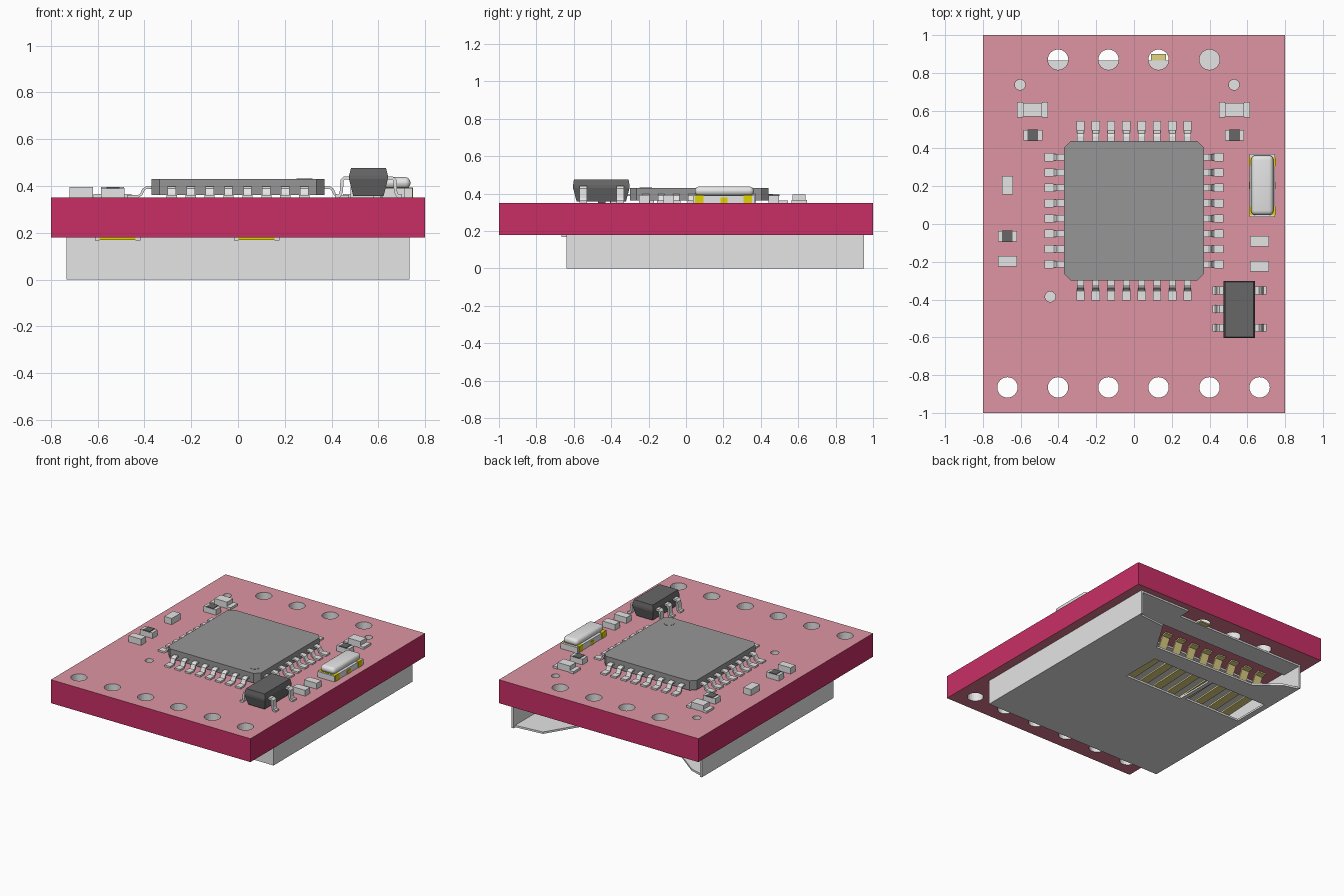
import bpy, bmesh, math
from mathutils import Vector, Matrix

if "Cube" in bpy.data.objects:
    bpy.data.objects.remove(bpy.data.objects["Cube"])


def mat(name, r, g, b):
    m = bpy.data.materials.new(name)
    m.diffuse_color = (r, g, b, 1)
    m.use_nodes = True
    m.node_tree.nodes["Principled BSDF"].inputs["Base Color"].default_value = m.diffuse_color
    return m


CRIMSON = mat("crimson_edge", .58, .028, .13)
PINK = mat("dusty_pink", .73, .30, .365)
UNDER = mat("deep_pink_underside", .72, .19, .27)
METAL = mat("light_grey", .78, .78, .78)
CHIP = mat("mid_grey", .305, .305, .305)
DARK = mat("dark_grey", .135, .135, .135)
YELLOW = mat("yellow", .75, .66, 0)
GOLD = mat("dull_gold", .75, .66, .24)


def add(name, mesh, *mats):
    for m in mats:
        mesh.materials.append(m)
    o = bpy.data.objects.new(name, mesh)
    bpy.context.collection.objects.link(o)
    return o


def from_bm(name, bm, *mats):
    bmesh.ops.recalc_face_normals(bm, faces=bm.faces)
    me = bpy.data.meshes.new(name)
    bm.to_mesh(me)
    bm.free()
    return add(name, me, *mats)


def box_into(bm, x0, x1, y0, y1, z0, z1):
    s = Matrix.Diagonal((x1 - x0, y1 - y0, z1 - z0, 1))
    t = Matrix.Translation(((x0 + x1) / 2, (y0 + y1) / 2, (z0 + z1) / 2))
    bmesh.ops.create_cube(bm, size=1, matrix=t @ s)


def boxes(name, material, *dims):
    bm = bmesh.new()
    for d in dims:
        box_into(bm, *d)
    return from_bm(name, bm, material)


def rect(x0, x1, y0, y1):
    return [(x0, y0), (x1, y0), (x1, y1), (x0, y1)]


def circle(cx, cy, r, n=24):
    return [(cx + r * math.cos(2 * math.pi * i / n), cy + r * math.sin(2 * math.pi * i / n))
            for i in range(n)]


def sheet(name, loops, z0, z1, *mats):
    """Flat plate with holes: first loop is the outline, others are cut out."""
    cu = bpy.data.curves.new(name, 'CURVE')
    cu.dimensions, cu.fill_mode, cu.extrude = '2D', 'BOTH', (z1 - z0) / 2
    for lp in loops:
        sp = cu.splines.new('POLY')
        sp.points.add(len(lp) - 1)
        for p, (x, y) in zip(sp.points, lp):
            p.co = (x, y, 0, 1)
        sp.use_cyclic_u = True
    tmp = bpy.data.objects.new("tmp", cu)
    bpy.context.collection.objects.link(tmp)
    me = bpy.data.meshes.new_from_object(tmp.evaluated_get(bpy.context.evaluated_depsgraph_get()))
    bpy.data.objects.remove(tmp)
    bm = bmesh.new()
    bm.from_mesh(me)
    bmesh.ops.remove_doubles(bm, verts=bm.verts, dist=1e-5)
    bmesh.ops.translate(bm, verts=bm.verts, vec=(0, 0, (z0 + z1) / 2))
    for e in bm.edges:
        e.smooth = True
    for f in bm.faces:
        f.material_index, f.smooth = 0, False
    return from_bm(name, bm, *mats)


def ribbon(bm, path, width, t, matrix):
    """Bent metal strip: path of (outward, height) points."""
    rows = []
    for i, p in enumerate(path):
        a, b = Vector(path[max(i - 1, 0)]), Vector(path[min(i + 1, len(path) - 1)])
        d = (b - a).normalized()
        n = Vector((-d.y, d.x)) * t / 2
        rows.append([bm.verts.new(matrix @ Vector((p[0] + s * n.x, w * width / 2, p[1] + s * n.y)))
                     for s, w in ((1, -1), (1, 1), (-1, 1), (-1, -1))])
    for r, q in zip(rows, rows[1:]):
        for k in range(4):
            bm.faces.new((r[k], r[(k + 1) % 4], q[(k + 1) % 4], q[k]))
    bm.faces.new(rows[0])
    bm.faces.new(rows[-1][::-1])


# Circuit board: crimson edges, pink faces, plated holes
header = [(x, .87) for x in (-.402, -.135, .13, .4)]
header += [(x, -.865) for x in (-.67, -.402, -.135, .13, .4, .665)]
vias = [(-.603, .737), (.53, .737), (-.443, -.385)]
board = sheet("circuit_board", [rect(-.8, .8, -1, 1)] + [circle(x, y, .054) for x, y in header]
              + [circle(x, y, .028, 16) for x, y in vias], .18, .35, PINK, CRIMSON, METAL, UNDER)
for p in board.data.polygons:
    outer = abs(p.center.x) > .79 or abs(p.center.y) > .99
    if abs(p.normal.z) < .5:
        p.material_index = 1 if outer else 2
    elif p.normal.z < 0:
        p.material_index = 3

# Main chip body with chamfered corners and pin-one mark
cy, h, k = .07, .37, .035
octagon = [(h - k, -h), (h, k - h), (h, h - k), (h - k, h), (k - h, h), (-h, h - k), (-h, k - h), (k - h, -h)]
sheet("chip_body", [[(x, y + cy) for x, y in octagon]], .362, .431, CHIP)
sheet("chip_pin_mark", [circle(.285, -.215, .034)], .428, .433, CHIP)

# Chip pins on four sides, each with a wider foot
bm = bmesh.new()
pin = [(.36, .393), (.392, .393), (.404, .386), (.414, .364), (.424, .357), (.47, .356)]
for side in range(4):
    rot = Matrix.Translation((0, cy, 0)) @ Matrix.Rotation(side * math.pi / 2, 4, 'Z')
    for i in range(8):
        place = rot @ Matrix.Translation((0, (i - 3.5) * .081, 0))
        ribbon(bm, pin, .036, .011, place)
        ribbon(bm, [(.426, .356), (.475, .356)], .044, .012, place)
from_bm("chip_pins", bm, METAL)

# Voltage regulator: body with tapered flanks
bm = bmesh.new()
rings = []
for z, hx, hy in ((.358, .065, .132), (.43, .083, .151), (.445, .083, .151), (.476, .075, .146)):
    rings.append([bm.verts.new((.558 + sx * hx, -.453 + sy * hy, z))
                  for sx, sy in ((-1, -1), (1, -1), (1, 1), (-1, 1))])
for a, b in zip(rings, rings[1:]):
    for i in range(4):
        bm.faces.new((a[i], a[(i + 1) % 4], b[(i + 1) % 4], b[i]))
bm.faces.new(rings[0])
bm.faces.new(rings[-1])
from_bm("regulator_body", bm, DARK)

# Regulator legs: three left, two right
bm = bmesh.new()
leg = [(.07, .434), (.103, .434), (.113, .425), (.116, .375), (.124, .358), (.143, .356)]
for ang, ys in ((math.pi, (-.352, -.45, -.55)), (0, (-.352, -.55))):
    for y in ys:
        ribbon(bm, leg, .04, .014, Matrix.Translation((.558, y, 0)) @ Matrix.Rotation(ang, 4, 'Z'))
from_bm("regulator_legs", bm, METAL)

# Crystal: base, yellow pads on its flanks, rounded metal can
boxes("crystal_base", METAL, (.612, .746, .038, .37, .35, .391))
boxes("crystal_pads", YELLOW, *[(.609, .749, y, y + .045, .35, .393) for y in (.048, .308)],
      (.609, .749, .185, .222, .35, .378))
can = boxes("crystal_can", METAL, (.62, .738, .047, .363, .388, .438))
bev = can.modifiers.new("round", 'BEVEL')
bev.width, bev.segments = .024, 4
for p in can.data.polygons:
    p.use_smooth = True

# Capacitors with low end pads
for i, x in enumerate((-.537, .532)):
    boxes(f"capacitor_{i}", METAL, (x - .05, x + .05, .57, .64, .35, .396),
          (x - .082, x - .05, .564, .646, .35, .366), (x + .05, x + .082, .564, .646, .35, .366))

# Resistors: light bodies with a dark top plate
for i, (x, y) in enumerate(((-.535, .47), (.532, .47), (-.67, -.065))):
    boxes(f"resistor_{i}", METAL, (x - .05, x + .05, y - .028, y + .028, .35, .391))
    boxes(f"resistor_top_{i}", DARK, (x - .028, x + .028, y - .03, y + .03, .387, .395))

# Plain light chips
boxes("small_chips", METAL, (-.7, -.64, .155, .255, .35, .395), (-.72, -.62, -.225, -.17, .35, .395),
      (.615, .715, -.12, -.064, .35, .392), (.615, .715, -.252, -.196, .35, .392))

# Card socket under the board: floor with slots and open back
floor = [(-.719, -.626), (.719, -.626), (.719, .93), (.51, .91), (.36, .665),
         (-.45, .69), (-.62, .82), (-.719, .85)]
sheet("socket_floor", [floor, rect(-.205, .27, .24, .54), rect(-.69, -.235, .26, .54)], 0, .014, METAL)
boxes("socket_walls", METAL, (-.733, -.719, -.64, .865, 0, .18), (.719, .733, -.64, .952, 0, .18),
      (-.719, .719, -.64, -.626, 0, .18))
boxes("socket_roof", METAL, (-.72, .32, .71, .865, .166, .179), (.32, .72, .71, .952, .166, .179),
      (-.72, .72, -.63, .5, .166, .179))

# Spring contacts running through the slots
bm = bmesh.new()
for i in range(8):
    turn = Matrix.Translation((.225 - i * .116, 0, 0)) @ Matrix.Rotation(math.pi / 2, 4, 'Z')
    ribbon(bm, [(.2, .02), (.5, .035), (.55, .06), (.6, .16), (.64, .168)], .062, .012, turn)
from_bm("spring_contacts", bm, GOLD)

# Solder tabs beneath the board
for i, x in enumerate((-.515, .08)):
    boxes(f"solder_tab_{i}", METAL, (x - .097, x - .077, -.665, -.63, .167, .18),
          (x + .077, x + .097, -.665, -.63, .167, .18))
    boxes(f"solder_tab_gold_{i}", YELLOW, (x - .077, x + .077, -.66, -.63, .169, .18))
boxes("rear_contact_pad", GOLD, (.09, .17, .866, .9, .169, .178))
